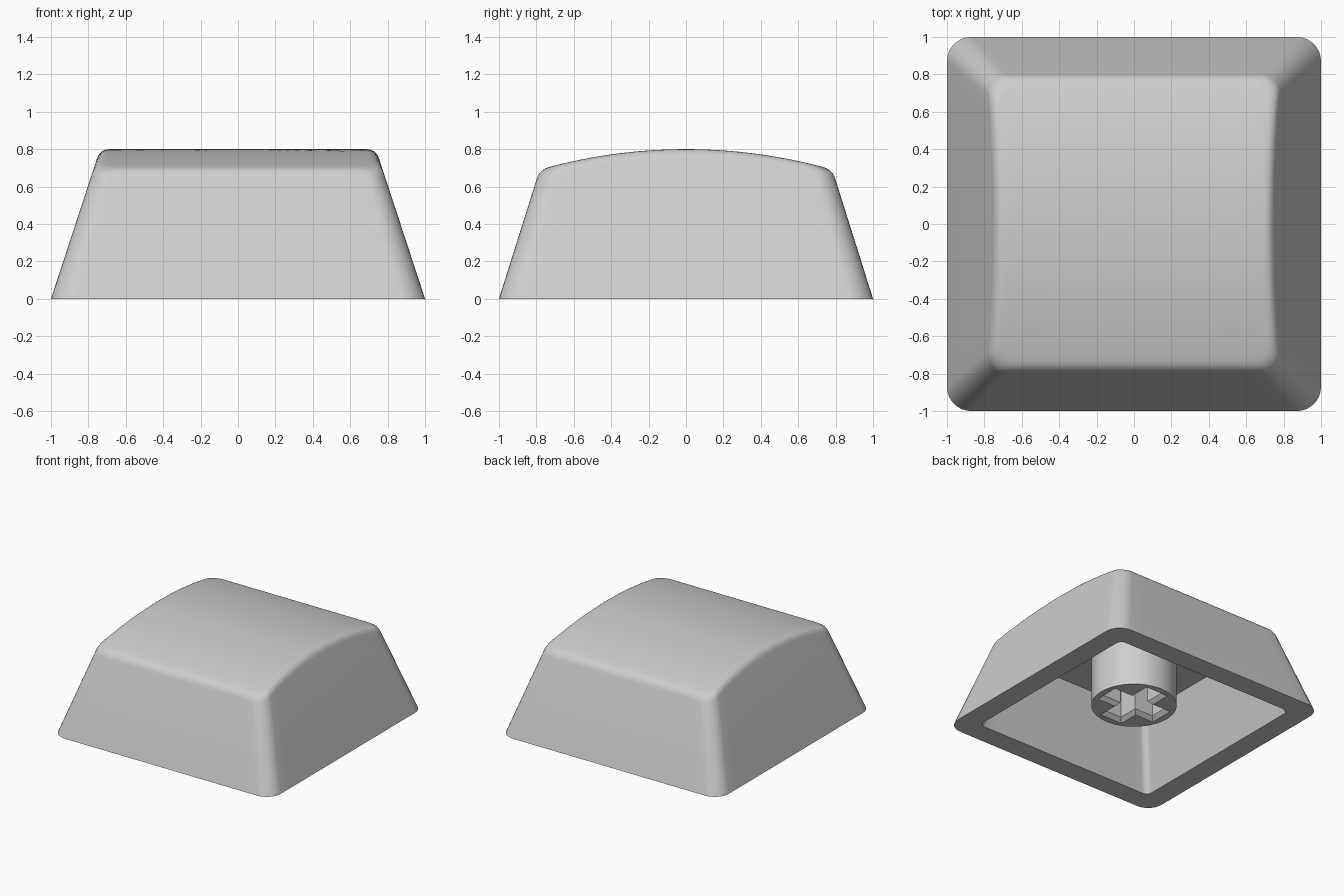
import bpy, bmesh, math
from mathutils import Vector

if "Cube" in bpy.data.objects:
    bpy.data.objects.remove(bpy.data.objects["Cube"])

SLOPE_X, SLOPE_Y = 0.328, 0.315   # wall taper per unit of height
ARC_R = 2.86                      # radius of the crowned top
HEIGHT = 0.8
FILLET = 0.05

grey = bpy.data.materials.new("mid grey plastic")
grey.diffuse_color = (0.62, 0.62, 0.62, 1)
grey.use_nodes = True
grey.node_tree.nodes["Principled BSDF"].inputs["Base Color"].default_value = grey.diffuse_color


def outline(half, r, side=16, corner=8):
    """Rounded square, counter-clockwise, with subdivided straight sides."""
    pts = []
    k = half - r
    for q in range(4):
        turn = q * math.pi / 2
        c, s = math.cos(turn), math.sin(turn)
        local = [(half, -k + 2 * k * i / side) for i in range(side)]
        local += [(k + r * math.cos(a), k + r * math.sin(a))
                  for a in (math.pi / 2 * i / corner for i in range(corner))]
        pts += [(x * c - y * s, x * s + y * c) for x, y in local]
    return pts


def crown(y):
    return HEIGHT - ARC_R + math.sqrt(ARC_R ** 2 - y * y)


def loft(bm, rings):
    for a, b in zip(rings, rings[1:]):
        n = len(a)
        for i in range(n):
            j = (i + 1) % n
            bm.faces.new((a[i], a[j], b[j], b[i]))


def finish(name, bm, angle=40):
    bmesh.ops.recalc_face_normals(bm, faces=bm.faces)
    me = bpy.data.meshes.new(name)
    bm.to_mesh(me)
    bm.free()
    me.materials.append(grey)
    ob = bpy.data.objects.new(name, me)
    bpy.context.collection.objects.link(ob)
    bpy.ops.object.select_all(action='DESELECT')
    ob.select_set(True)
    bpy.context.view_layer.objects.active = ob
    bpy.ops.object.shade_smooth_by_angle(angle=math.radians(angle))
    return ob


# Cap shell: tapered walls, filleted crown, hollow underside
bm = bmesh.new()
base = [Vector((x, y, 0)) for x, y in outline(1, 0.13)]


def wall_point(p, z):
    return Vector((p.x * (1 - SLOPE_X * z), p.y * (1 - SLOPE_Y * z), z))


def top_point(e, inset):
    f = 1 - inset / max(abs(e.x), abs(e.y))
    return Vector((e.x * f, e.y * f, crown(e.y * f)))


edge = []
for p in base:
    z = HEIGHT
    for _ in range(8):
        z = crown(p.y * (1 - SLOPE_Y * z))
    edge.append(wall_point(p, z))
start = [wall_point(p, e.z - FILLET) for p, e in zip(base, edge)]
end = [top_point(e, FILLET) for e in edge]

levels = [base, start]
for i in range(1, 7):                       # rounded top edge
    t = i / 6
    levels.append([a * (1 - t) ** 2 + e * 2 * t * (1 - t) + b * t * t
                   for a, e, b in zip(start, edge, end)])
for i in range(1, 12):                      # crowned top
    f = 1 - i / 12
    levels.append([Vector((b.x * f, b.y * f, crown(b.y * f))) for b in end])
outer = [[bm.verts.new(v) for v in lv] for lv in levels]
loft(bm, outer)
centre = bm.verts.new((0, 0, HEIGHT))
last = outer[-1]
for i in range(len(last)):
    bm.faces.new((last[i], last[(i + 1) % len(last)], centre))

CEILING = 0.565
inner = [[bm.verts.new((x, y, z)) for x, y in outline(0.826 - 0.315 * z, 0.05)]
         for z in (0, CEILING)]
loft(bm, [outer[0]] + inner)
bm.faces.new(inner[1])
finish("cap_shell", bm)

# Stem: round post with a chamfered cross-shaped socket
bm = bmesh.new()
BOTTOM, R, CHAMFER = 0.11, 0.322, 0.03


def circle(grow):
    return [(R * math.cos(math.tau * i / 64), R * math.sin(math.tau * i / 64)) for i in range(64)]


def cross(grow):
    arm, w = 0.24 + grow, 0.072 + grow
    pts = []
    for q in range(4):
        c, s = round(math.cos(q * math.pi / 2)), round(math.sin(q * math.pi / 2))
        pts += [(x * c - y * s, x * s + y * c) for x, y in ((arm, -w), (arm, w), (w, w))]
    return pts


rim = []
for shape in (circle, cross):
    rings = [[bm.verts.new((x, y, z)) for x, y in shape(grow)]
             for z, grow in ((BOTTOM, CHAMFER), (BOTTOM + CHAMFER, 0), (CEILING, 0))]
    loft(bm, rings)
    r = rings[0]
    rim += [bm.edges.get((r[i], r[(i + 1) % len(r)])) for i in range(len(r))]
bmesh.ops.triangle_fill(bm, edges=rim, use_beauty=True)
finish("stem", bm, 30)
